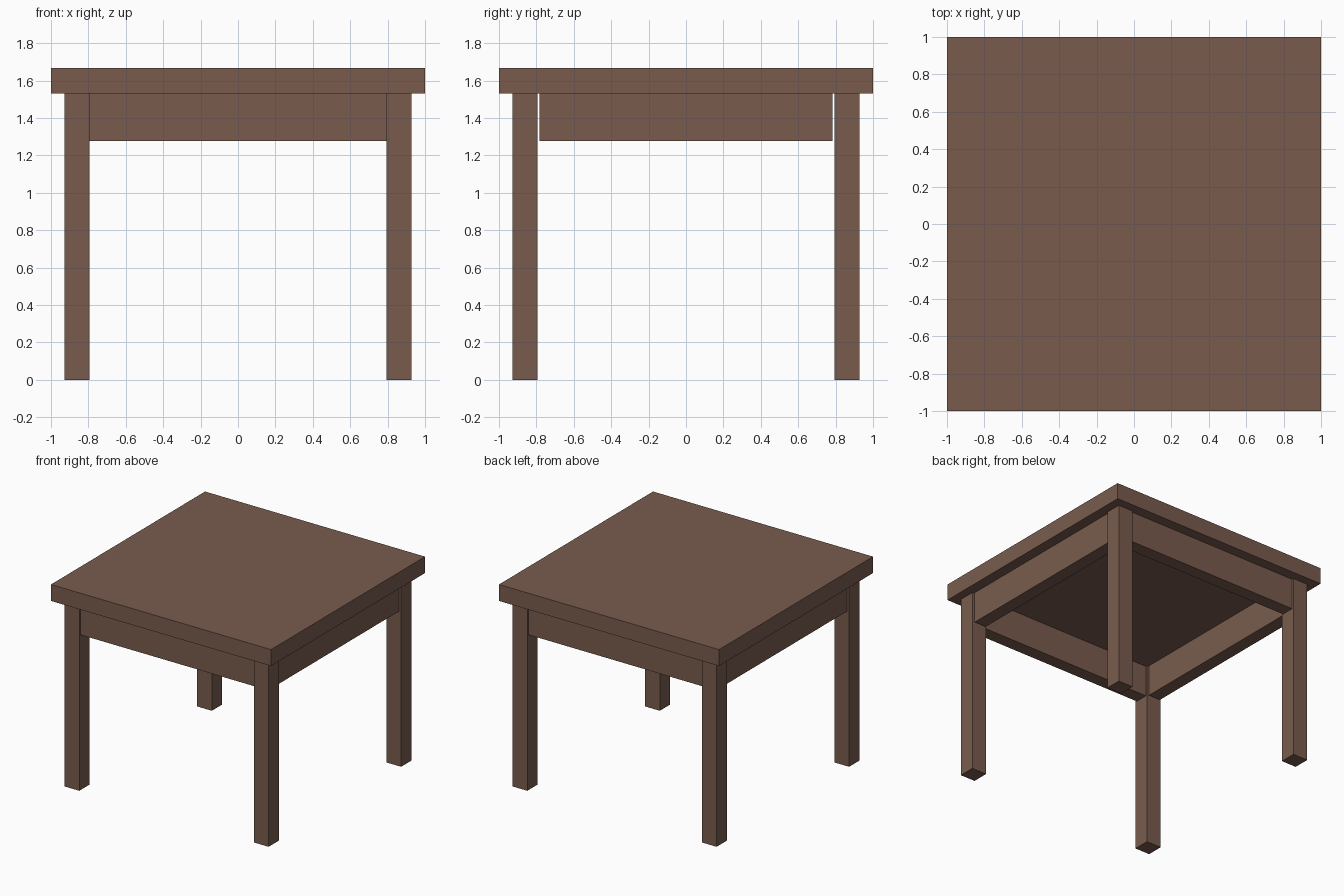
import bpy

if "Cube" in bpy.data.objects:
    bpy.data.objects.remove(bpy.data.objects["Cube"])

wood = bpy.data.materials.new("brown_wood")
wood.diffuse_color = (0.19, 0.105, 0.075, 1)
wood.use_nodes = True
wood.node_tree.nodes["Principled BSDF"].inputs["Base Color"].default_value = wood.diffuse_color


def box(name, x, y, z):
    """Box from (min, max) ranges on each axis."""
    ranges = (x, y, z)
    bpy.ops.mesh.primitive_cube_add(size=1, location=[(a + b) / 2 for a, b in ranges])
    ob = bpy.context.object
    ob.name = name
    ob.scale = [b - a for a, b in ranges]
    bpy.ops.object.transform_apply(location=False, rotation=False, scale=True)
    ob.data.materials.append(wood)
    return ob


def span(side, inner, outer):
    """Range between inner and outer distance on the given side of the centre."""
    return tuple(sorted((side * inner, side * outer)))


TOP, UNDER, APRON_BOTTOM = 1.667, 1.532, 1.276
LEG_IN, LEG_OUT = 0.793, 0.928
APRON_IN, APRON_OUT = 0.805, 0.913

# Square table top
box("table_top", (-1, 1), (-1, 1), (UNDER, TOP))

# Four square legs
for sy, depth in ((-1, "front"), (1, "back")):
    for sx, side in ((-1, "left"), (1, "right")):
        box(f"{depth}_{side}_leg", span(sx, LEG_IN, LEG_OUT),
            span(sy, LEG_IN, LEG_OUT), (0, UNDER))

# Front and back aprons meet the legs
for s, name in ((-1, "front_apron"), (1, "back_apron")):
    box(name, (-LEG_IN, LEG_IN), span(s, APRON_IN, APRON_OUT), (APRON_BOTTOM, UNDER))

# Side aprons are slightly shorter, leaving a thin gap at each leg
for s, name in ((-1, "left_apron"), (1, "right_apron")):
    box(name, span(s, APRON_IN, APRON_OUT), (-0.783, 0.783), (APRON_BOTTOM, UNDER))
